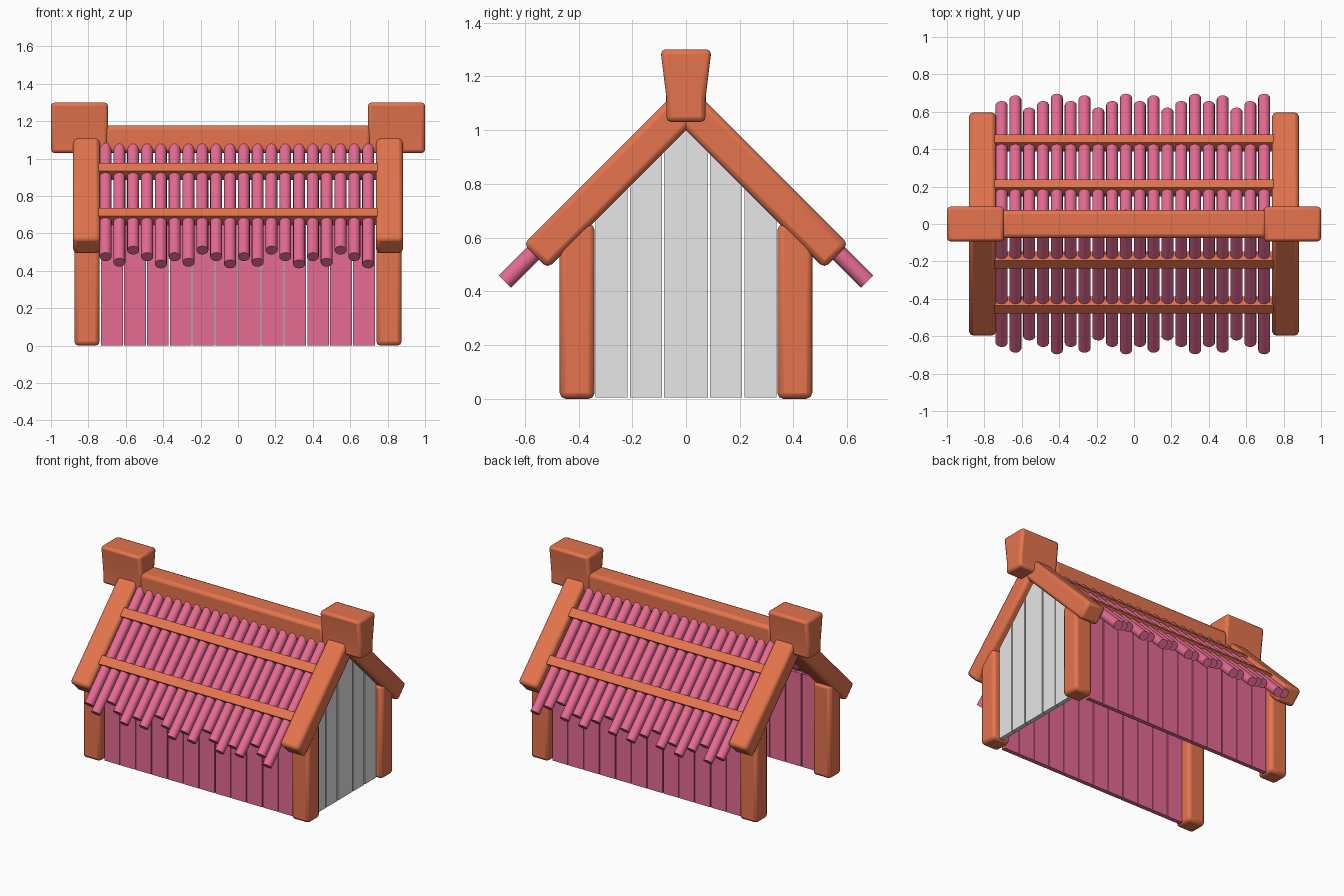
import bpy, bmesh
from math import radians, sqrt
from mathutils import Matrix

cube = bpy.data.objects.get("Cube")
if cube:
    bpy.data.objects.remove(cube, do_unlink=True)


def material(name, color):
    m = bpy.data.materials.new(name)
    m.use_nodes = True
    m.diffuse_color = (*color, 1)
    m.node_tree.nodes["Principled BSDF"].inputs["Base Color"].default_value = (*color, 1)
    return m


TIMBER = material("orange timber", (0.78, 0.175, 0.075))
PINK = material("pink wood", (0.79, 0.145, 0.29))
GREY = material("pale grey", (0.8, 0.8, 0.8))


def finish(bm, name, mat, bevel=0.0):
    bmesh.ops.recalc_face_normals(bm, faces=bm.faces)
    mesh = bpy.data.meshes.new(name)
    bm.to_mesh(mesh)
    bm.free()
    mesh.materials.append(mat)
    ob = bpy.data.objects.new(name, mesh)
    bpy.context.collection.objects.link(ob)
    if bevel:
        mod = ob.modifiers.new("rounded edges", "BEVEL")
        mod.width = bevel
        mod.segments = 2
        mod.limit_method = "ANGLE"
        mod.angle_limit = radians(40)
    bpy.ops.object.select_all(action="DESELECT")
    ob.select_set(True)
    bpy.context.view_layer.objects.active = ob
    bpy.ops.object.shade_smooth_by_angle(angle=radians(50 if bevel else 35))
    return ob


def box(name, center, size, mat, bevel=0.0, tilt=0.0):
    bm = bmesh.new()
    m = (Matrix.Translation(center) @ Matrix.Rotation(tilt, 4, "X")
         @ Matrix.Diagonal((*size, 1)))
    bmesh.ops.create_cube(bm, size=1, matrix=m)
    return finish(bm, name, mat, bevel)


def prism(name, outline, x0, x1, mat, bevel=0.0):
    """Extrude a (y, z) outline along x."""
    bm = bmesh.new()
    face = bm.faces.new([bm.verts.new((x0, y, z)) for y, z in outline])
    new = bmesh.ops.extrude_face_region(bm, geom=[face])["geom"]
    bmesh.ops.translate(bm, vec=(x1 - x0, 0, 0),
                        verts=[g for g in new if isinstance(g, bmesh.types.BMVert)])
    return finish(bm, name, mat, bevel)


SLOPE = radians(45)
SIDES = ((-1, "front"), (1, "back"))
ENDS = ((-1, "right"), (1, "left"))

# Corner posts and sloping gable rafters
for sx, end in ENDS:
    for sy, side in SIDES:
        box(f"{side}_{end}_post", (sx * 0.807, sy * 0.405, 0.325),
            (0.135, 0.13, 0.65), TIMBER, 0.022)
        box(f"{side}_{end}_rafter", (sx * 0.81, sy * 0.28, 0.81),
            (0.145, 0.56 * sqrt(2), 0.127), TIMBER, 0.022, -sy * SLOPE)

# Ridge beam with flared end blocks
box("ridge_beam", (0, 0, 1.104), (1.42, 0.15, 0.148), TIMBER, 0.022)
half = [(0.073, 1.03), (0.073, 1.12), (0.095, 1.3)]
block = half + [(-y, z) for y, z in reversed(half)]
for sx, end in ENDS:
    prism(f"{end}_ridge_block", block, sx * 0.695, sx, TIMBER, 0.018)

# Plank side walls
PITCH = 0.1225
for sy, side in SIDES:
    for i in range(12):
        box(f"{side}_wall_plank_{i + 1}", ((i - 5.5) * PITCH, sy * 0.415, 0.325),
            (0.117, 0.03, 0.65), PINK)

# Pale gable wall closing one end; the other end stays open
for i, (a, b) in enumerate([(-0.337, -0.217), (-0.209, -0.09), (-0.082, 0.082),
                            (0.09, 0.209), (0.217, 0.337)]):
    top = [(b, 1.005 - abs(b)), (a, 1.005 - abs(a))]
    if a < 0 < b:
        top.insert(1, (0, 1.005))
    prism(f"gable_plank_{i + 1}", [(a, 0.005), (b, 0.005)] + top, 0.8, 0.83, GREY)

# Roof rods with staggered eave ends
REACH = (0.635, 0.665, 0.6, 0.635, 0.674)
AXIS = 1.11
for sy, side in SIDES:
    bm = bmesh.new()
    for i in range(20):
        low = REACH[i % len(REACH)]
        mid = low - 0.31
        m = (Matrix.Translation((-0.708 + i * 0.0739, sy * mid, AXIS - mid))
             @ Matrix.Rotation(sy * SLOPE, 4, "X"))
        bmesh.ops.create_cone(bm, cap_ends=True, segments=16, radius1=0.032,
                              radius2=0.032, depth=0.62 * sqrt(2), matrix=m)
    finish(bm, f"{side}_roof_rods", PINK)

    # Battens holding the rods down
    for y, level in ((0.193, "upper"), (0.434, "lower")):
        box(f"{side}_{level}_batten", (0, sy * y, 1.125 - y),
            (1.49, 0.062, 0.066), TIMBER, 0.0, -sy * SLOPE)
